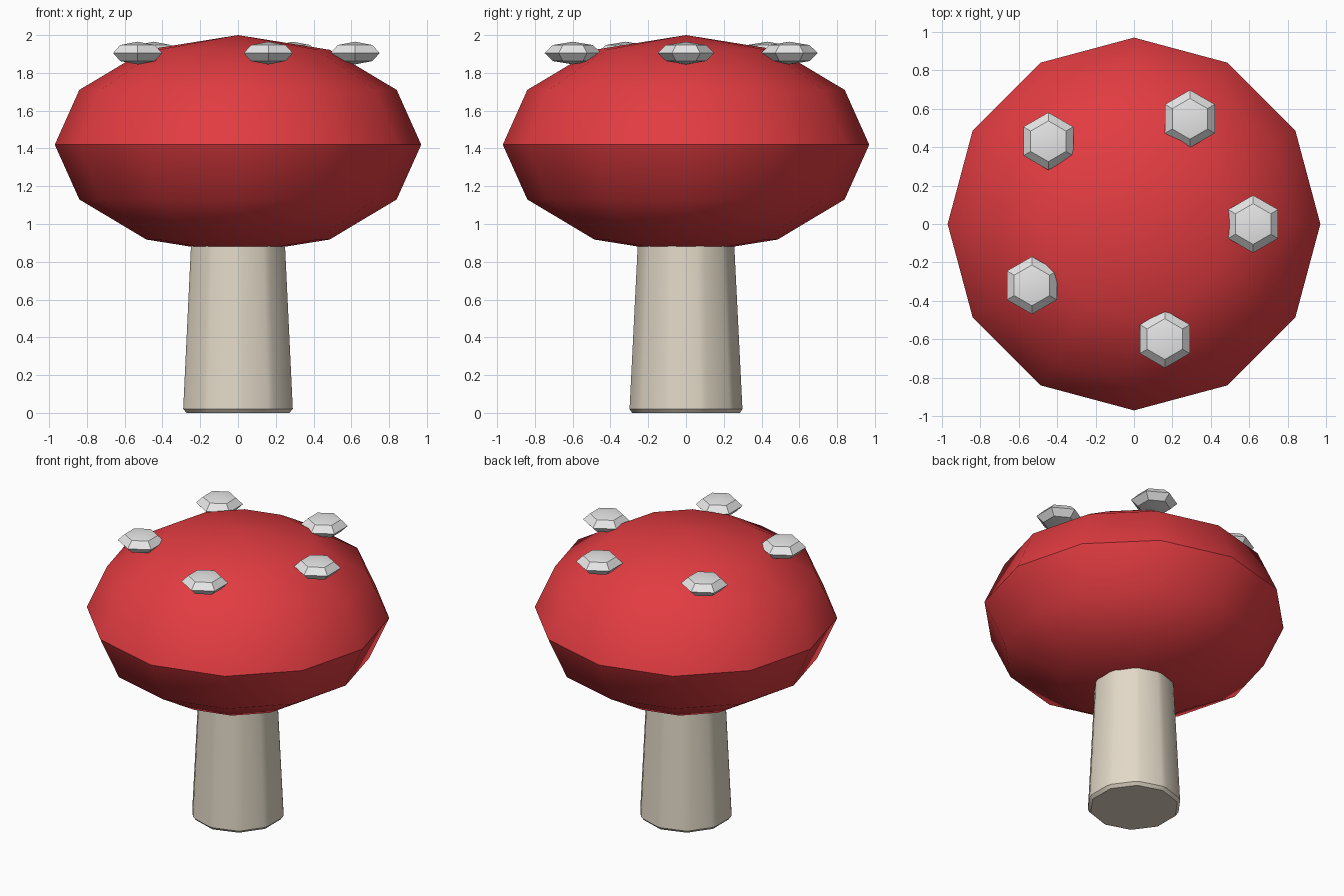
import bpy
import math

cube = bpy.data.objects.get("Cube")
if cube:
    bpy.data.objects.remove(cube, do_unlink=True)


def make_material(name, colour):
    mat = bpy.data.materials.new(name)
    mat.use_nodes = True
    mat.diffuse_color = (*colour, 1)
    mat.node_tree.nodes["Principled BSDF"].inputs["Base Color"].default_value = (*colour, 1)
    return mat


red = make_material("cap red", (0.76, 0.045, 0.053))
cream = make_material("stem cream", (0.76, 0.69, 0.57))
white = make_material("spot white", (0.8, 0.8, 0.8))


def finish(name, mat):
    obj = bpy.context.object
    obj.name = obj.data.name = name
    obj.data.materials.append(mat)
    return obj


def squashed_sphere(name, mat, sides, rings, radius, height, location):
    bpy.ops.mesh.primitive_uv_sphere_add(segments=sides, ring_count=rings, radius=1, location=location)
    obj = finish(name, mat)
    obj.scale = (radius, radius, height)
    bpy.ops.object.transform_apply(location=False, rotation=False, scale=True)
    bpy.ops.object.shade_smooth_by_angle(angle=math.radians(35))
    return obj


# Cap: low-poly ellipsoid with a crisp rim at the equator
squashed_sphere("cap", red, 12, 6, 0.97, 0.58, (0, 0, 1.42))

# Stem: ten-sided taper with softened edges, top buried in the cap
stem_height = 0.98
bpy.ops.mesh.primitive_cone_add(vertices=10, radius1=0.306, radius2=0.257,
                                depth=stem_height, location=(0, 0, stem_height / 2))
stem = finish("stem", cream)
bevel = stem.modifiers.new("soft edges", "BEVEL")
bevel.width = 0.02
bevel.segments = 1
bevel.limit_method = "ANGLE"
bevel.angle_limit = math.radians(30)
bpy.ops.object.modifier_apply(modifier=bevel.name)
bpy.ops.object.shade_smooth_by_angle(angle=math.radians(35))

# Spots: faceted hexagonal studs in a ring on the cap
for i, degrees in enumerate((0, 62, 136, 211, 285)):
    a = math.radians(degrees)
    squashed_sphere(f"spot_{i + 1}", white, 6, 4, 0.15, 0.06,
                    (0.62 * math.cos(a), 0.62 * math.sin(a), 1.905))
